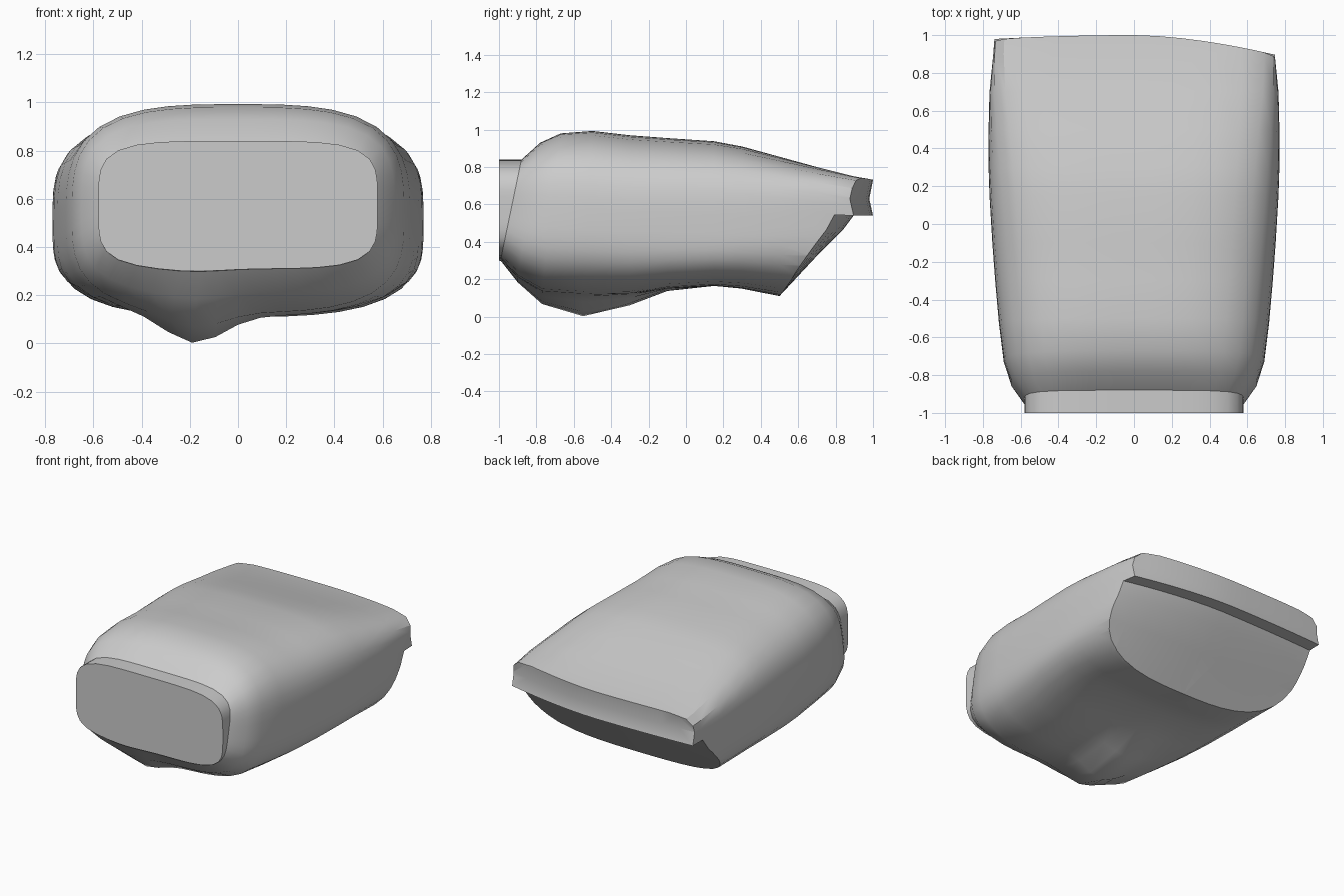
import bpy, bmesh
from math import cos, sin, pi, exp

cube = bpy.data.objects.get("Cube")
if cube:
    bpy.data.objects.remove(cube, do_unlink=True)

grey = bpy.data.materials.new("light grey")
grey.use_nodes = True
colour = (0.6, 0.6, 0.6, 1)
grey.diffuse_color = colour
grey.node_tree.nodes["Principled BSDF"].inputs["Base Color"].default_value = colour


def loft(name, rings):
    """Skin closed rings of points and cap both ends."""
    bm = bmesh.new()
    loops = [[bm.verts.new(p) for p in ring] for ring in rings]
    for a, b in zip(loops, loops[1:]):
        for i in range(len(a)):
            j = (i + 1) % len(a)
            bm.faces.new((a[i], a[j], b[j], b[i]))
    bm.faces.new(loops[0][::-1])
    bm.faces.new(loops[-1])
    bmesh.ops.recalc_face_normals(bm, faces=bm.faces[:])
    mesh = bpy.data.meshes.new(name)
    bm.to_mesh(mesh)
    bm.free()
    mesh.materials.append(grey)
    ob = bpy.data.objects.new(name, mesh)
    bpy.context.collection.objects.link(ob)
    return ob


def section(y_top, y_bot, hw, zb, zw, zt, nt, nb, sides=48):
    """Rounded-box section, leaning from y_bot up to y_top."""
    ring = []
    for k in range(sides):
        c, s = cos(2 * pi * k / sides), sin(2 * pi * k / sides)
        n = nt if s > 0 else nb
        r = (abs(c) ** n + abs(s) ** n) ** (-1 / n)
        x = hw * c * r
        z = zw + s * r * ((zt - zw) if s > 0 else (zw - zb))
        t = (z - zb) / (zt - zb)
        y = y_bot + (y_top - y_bot) * t
        # off-centre bulge under the belly
        if s < 0:
            z -= 0.115 * exp(-((x + 0.18) / 0.17) ** 2 - ((y + 0.54) / 0.3) ** 2) * min(1, -s * 1.4)
        ring.append((x, y, z))
    return ring


# Body: flat front collar, leaning rim, swelling shell, thin square tail
stations = [
    (-1.00, -1.00, 0.58, 0.31, 0.57, 0.84, 4.5, 4.5),
    (-0.88, -0.99, 0.58, 0.31, 0.57, 0.84, 4.5, 4.5),
    (-0.78, -0.90, 0.65, 0.21, 0.55, 0.93, 3.6, 3.6),
    (-0.67, -0.77, 0.69, 0.13, 0.53, 0.98, 3.3, 3.2),
    (-0.50, -0.55, 0.715, 0.115, 0.51, 0.993, 3.2, 3.1),
    (-0.30, -0.30, 0.735, 0.12, 0.50, 0.97, 3.2, 3.4),
    (-0.10, -0.10, 0.75, 0.15, 0.50, 0.955, 3.3, 4),
    (0.15, 0.15, 0.765, 0.165, 0.49, 0.938, 3.5, 4),
    (0.30, 0.30, 0.77, 0.15, 0.48, 0.91, 3.8, 3.5),
    (0.50, 0.50, 0.77, 0.11, 0.48, 0.855, 4.5, 3),
    (0.70, 0.70, 0.765, 0.10, 0.48, 0.80, 6, 3),
    (0.90, 0.90, 0.745, 0.10, 0.48, 0.75, 9, 3.5),
    (1.10, 1.10, 0.73, 0.10, 0.48, 0.715, 10, 4),
]
body = loft("shell_body", [section(*s) for s in stations])

# Cutter: undercut rear slope, lip and hollow tail edge
profile = [(0.35, -0.05), (0.5, 0.11), (0.7, 0.325), (0.84, 0.465), (0.9, 0.545),
           (1, 0.54), (0.98, 0.63), (1, 0.73), (1, 1.2), (1.5, 1.2), (1.5, -0.05)]
slices = []
for i in range(17):
    x = -1 + i / 8
    back = 0.1 * (x / 0.73) ** 1.7 if x > 0 else 0.02 * (x / 0.73) ** 2
    slices.append([(x, y - back * min(1, max(0, (z - 0.1) / 0.44)) * (y < 1.2), z)
                   for y, z in profile])
cutter = loft("tail_cutter", slices)
cutter.hide_render = True

cut = body.modifiers.new("tail_cut", "BOOLEAN")
cut.operation = "DIFFERENCE"
cut.solver = "EXACT"
cut.object = cutter
bpy.ops.object.select_all(action="DESELECT")
bpy.context.view_layer.objects.active = body
body.select_set(True)
bpy.ops.object.modifier_apply(modifier=cut.name)
bpy.data.objects.remove(cutter, do_unlink=True)
bpy.ops.object.shade_smooth_by_angle(angle=pi / 6)
